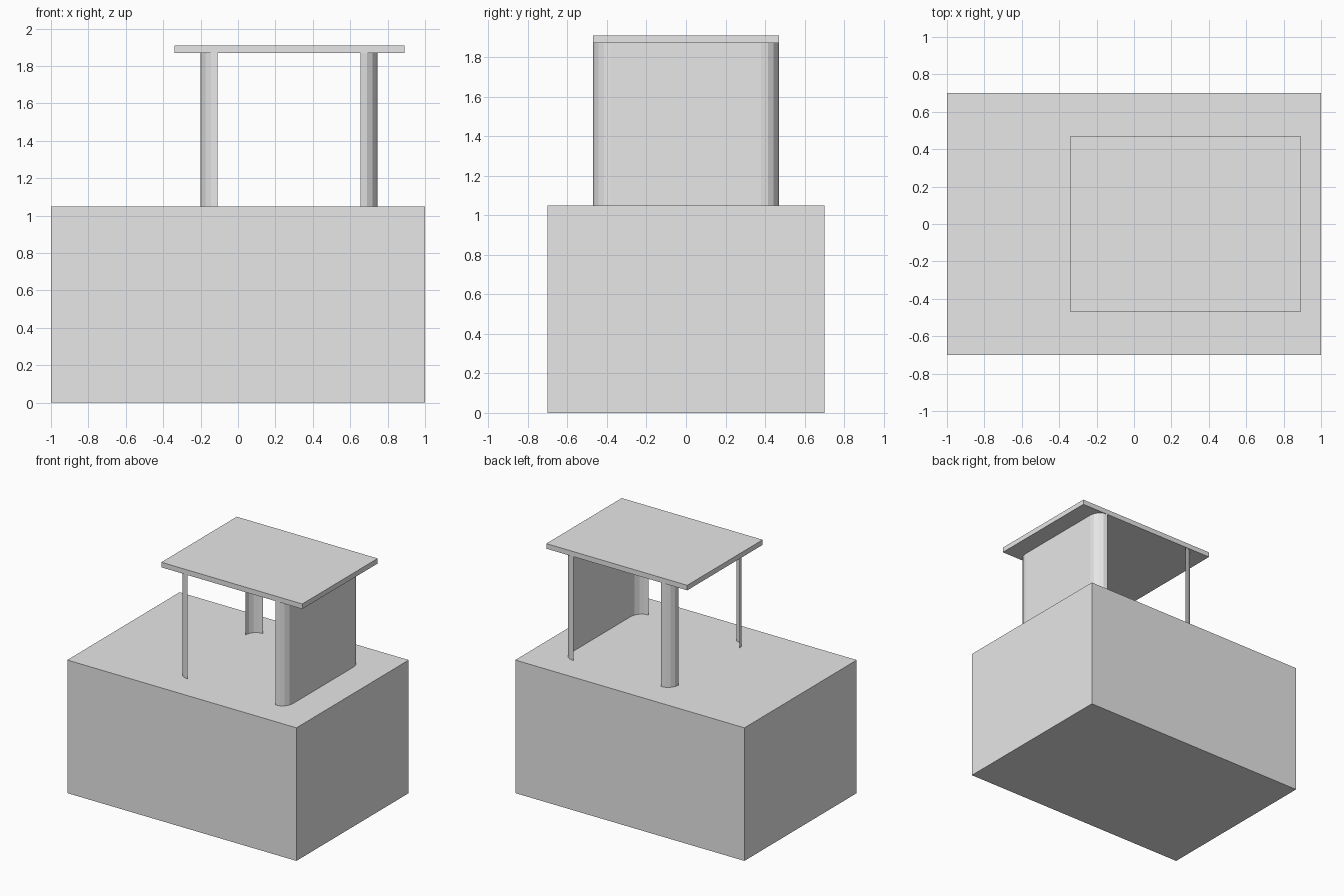
import bpy
import bmesh
from math import cos, sin, radians

cube = bpy.data.objects.get("Cube")
if cube:
    bpy.data.objects.remove(cube, do_unlink=True)

# One plain grey for everything
grey = bpy.data.materials.new("light_grey")
grey.use_nodes = True
colour = (0.8, 0.8, 0.8, 1)
grey.diffuse_color = colour
grey.node_tree.nodes["Principled BSDF"].inputs["Base Color"].default_value = colour

BASE_TOP, ROOF_BOTTOM, ROOF_TOP = 1.05, 1.87, 1.91
LEFT, RIGHT, HALF_DEPTH = -0.20, 0.745, 0.47
RADIUS, STEPS = 0.09, 4


def add_object(name, bm):
    mesh = bpy.data.meshes.new(name)
    bm.to_mesh(mesh)
    bm.free()
    mesh.materials.append(grey)
    obj = bpy.data.objects.new(name, mesh)
    bpy.context.collection.objects.link(obj)
    return obj


def box(name, low, high):
    bm = bmesh.new()
    bmesh.ops.create_cube(bm, size=1)
    for v in bm.verts:
        v.co = [lo + (c + 0.5) * (hi - lo) for c, lo, hi in zip(v.co, low, high)]
    return add_object(name, bm)


def corner_arc(cx, cy, start):
    """Quarter circle, counter-clockwise from the start angle."""
    angles = [radians(start + 90 * i / STEPS) for i in range(STEPS + 1)]
    return [(cx + RADIUS * cos(a), cy + RADIUS * sin(a)) for a in angles]


def sheet(name, path):
    """Thin upright sheet following a path on the floor plan."""
    bm = bmesh.new()
    columns = [[bm.verts.new((x, y, z)) for z in (BASE_TOP, ROOF_BOTTOM)]
               for x, y in path]
    for a, b in zip(columns, columns[1:]):
        bm.faces.new((a[0], b[0], b[1], a[1]))
    return add_object(name, bm)


# Solid block and flat roof
box("base_block", (-1, -0.7, 0), (1, 0.7, BASE_TOP))
box("roof_slab", (-0.34, -HALF_DEPTH, ROOF_BOTTOM), (0.89, HALF_DEPTH, ROOF_TOP))

# Curved corner posts and the side wall with rounded ends
y = HALF_DEPTH - RADIUS
sheet("back_post", corner_arc(LEFT + RADIUS, y, 90))
sheet("front_post", corner_arc(LEFT + RADIUS, -y, 180))
sheet("side_wall", corner_arc(RIGHT - RADIUS, -y, 270) + corner_arc(RIGHT - RADIUS, y, 0))
